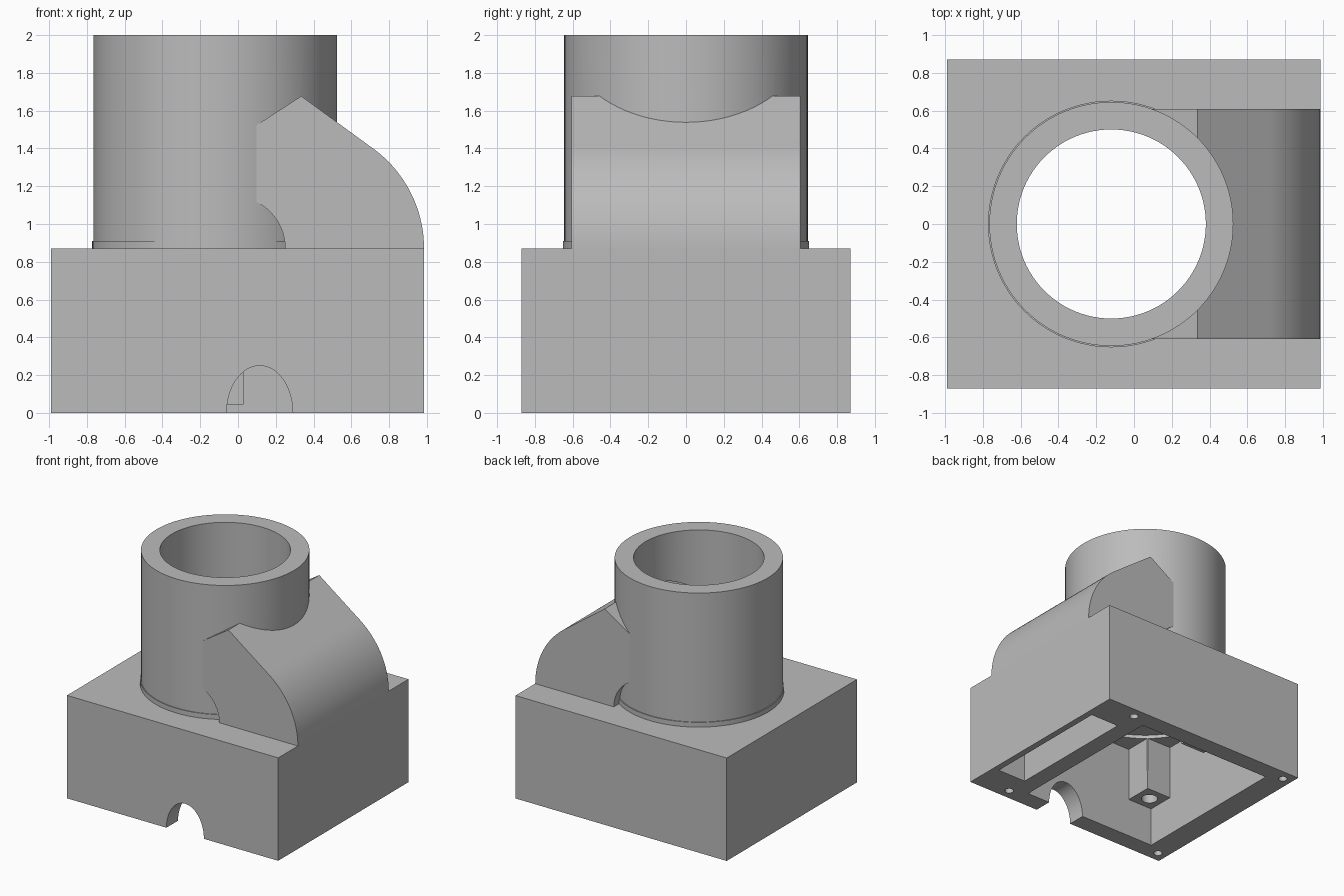
import bpy, bmesh, math
from mathutils import Matrix

if "Cube" in bpy.data.objects:
    bpy.data.objects.remove(bpy.data.objects["Cube"], do_unlink=True)

grey = bpy.data.materials.new("plain grey")
grey.use_nodes = True
grey.diffuse_color = (0.5, 0.5, 0.5, 1)
grey.node_tree.nodes["Principled BSDF"].inputs["Base Color"].default_value = (0.5, 0.5, 0.5, 1)

TUBE_X = -0.12
TOP = 0.87


def finish(name, bm):
    bmesh.ops.recalc_face_normals(bm, faces=bm.faces)
    mesh = bpy.data.meshes.new(name)
    bm.to_mesh(mesh)
    bm.free()
    mesh.materials.append(grey)
    ob = bpy.data.objects.new(name, mesh)
    bpy.context.collection.objects.link(ob)
    return ob


def box(name, xs, ys, zs):
    bm = bmesh.new()
    bmesh.ops.create_cube(bm, size=1)
    for v in bm.verts:
        for i, (lo, hi) in enumerate((xs, ys, zs)):
            v.co[i] = hi if v.co[i] > 0 else lo
    return finish(name, bm)


def cylinder(name, x, y, r, z0, z1, sides=96):
    bm = bmesh.new()
    bmesh.ops.create_cone(bm, cap_ends=True, segments=sides, radius1=r, radius2=r, depth=z1 - z0,
                          matrix=Matrix.Translation((x, y, (z0 + z1) / 2)))
    return finish(name, bm)


def prism(name, points, y0, y1):
    """Extrude an x-z outline along y."""
    bm = bmesh.new()
    face = bm.faces.new([bm.verts.new((x, y0, z)) for x, z in points])
    out = bmesh.ops.extrude_face_region(bm, geom=[face])
    for v in out["geom"]:
        if isinstance(v, bmesh.types.BMVert):
            v.co.y = y1
    return finish(name, bm)


def arc(cx, cz, rx, rz, a0, a1, n=20):
    angles = [math.radians(a0 + (a1 - a0) * i / n) for i in range(n + 1)]
    return [(cx + rx * math.cos(a), cz + rz * math.sin(a)) for a in angles]


def boolean(target, cutters, operation="DIFFERENCE"):
    for cutter in cutters:
        mod = target.modifiers.new("cut", "BOOLEAN")
        mod.operation = operation
        mod.solver = "EXACT"
        mod.object = cutter
        bpy.context.view_layer.objects.active = target
        bpy.ops.object.modifier_apply(modifier=mod.name)


# Cutters shared by several parts
channel_outline = (arc(0.33, TOP, 0.6, 0.6, 0, 55.6)
                   + [(0.33, 1.6), (0.08, 1.44)]
                   + arc(0.33, TOP, 0.33, 0.33, 55.6, 0)
                   + [(0.66, -0.1), (0.93, -0.1)])
channel = prism("channel_cutter", channel_outline, -0.58, 0.58)
bore = cylinder("bore_cutter", TUBE_X, 0, 0.5, 0.5, 2.2)
socket = cylinder("socket_cutter", TUBE_X, 0, 0.645, 0.5, 1.0)
cavity = box("cavity_cutter", (-0.78, 0.51), (-0.715, 0.715), (-0.1, 0.8))
arch = prism("arch_cutter", arc(0.115, 0, 0.175, 0.25, 0, 180, 32) + [(-0.06, -0.1), (0.29, -0.1)],
             -1, -0.6)
cutters = [channel, bore, socket, cavity, arch]

# Hollow base box with cable arch and screw holes in the rim
base = box("base_box", (-0.99, 0.985), (-0.87, 0.87), (0, TOP))
screws = [cylinder("screw_cutter", x, y, 0.035, -0.1, 0.3, 24)
          for x in (-0.905, 0.655) for y in (-0.78, 0.78)]
boolean(base, [cavity, socket, channel, arch] + screws)
cutters += screws

# Vertical outlet tube
tube = cylinder("outlet_tube", TUBE_X, 0, 0.645, 0.83, 2)
boolean(tube, [bore, channel])

# Thin collar at the foot of the tube
collar = cylinder("tube_collar", TUBE_X, 0, 0.652, 0.85, 0.91)
collar_hole = cylinder("collar_cutter", TUBE_X, 0, 0.64, 0.7, 1.0)
boolean(collar, [collar_hole, channel])
cutters.append(collar_hole)

# Curved side duct that joins the tube
duct_outline = ([(0.985, 0.865)] + arc(0.33, TOP, 0.655, 0.655, 0, 55.6)
                + [(0.335, 1.677), (0.08, 1.512), (0.08, 1.126)]
                + arc(-0.026, TOP, 0.276, 0.276, 60, 0, 10) + [(0.25, 0.865)])
duct = prism("side_duct", duct_outline, -0.607, 0.607)
tube_core = cylinder("tube_core_cutter", TUBE_X, 0, 0.63, 0.5, 2.2)
boolean(duct, [channel, tube_core])
cutters.append(tube_core)

# Square mounting posts in the corners of the cavity
posts = []
for x, xn in ((-0.665, "right"), (0.395, "left")):
    for y, yn in ((-0.6, "front"), (0.6, "back")):
        post = box(f"{yn}_{xn}_post", (x - 0.12, x + 0.12), (y - 0.12, y + 0.12), (0.336, 0.82))
        hole = cylinder("post_cutter", x, y, 0.065, 0.2, 0.65, 32)
        boolean(post, [hole, socket])
        cutters.append(hole)
        posts.append(post)

# Rib on the inside of the back wall
rib = box("back_rib", (-0.2, 0.03), (0.63, 0.72), (0.045, 0.81))

for cutter in cutters:
    bpy.data.objects.remove(cutter, do_unlink=True)

# Smooth the round surfaces and keep the edges sharp
bpy.ops.object.select_all(action="DESELECT")
for ob in [base, tube, collar, duct] + posts:
    ob.select_set(True)
    bpy.context.view_layer.objects.active = ob
bpy.ops.object.shade_smooth_by_angle(angle=math.radians(25))
